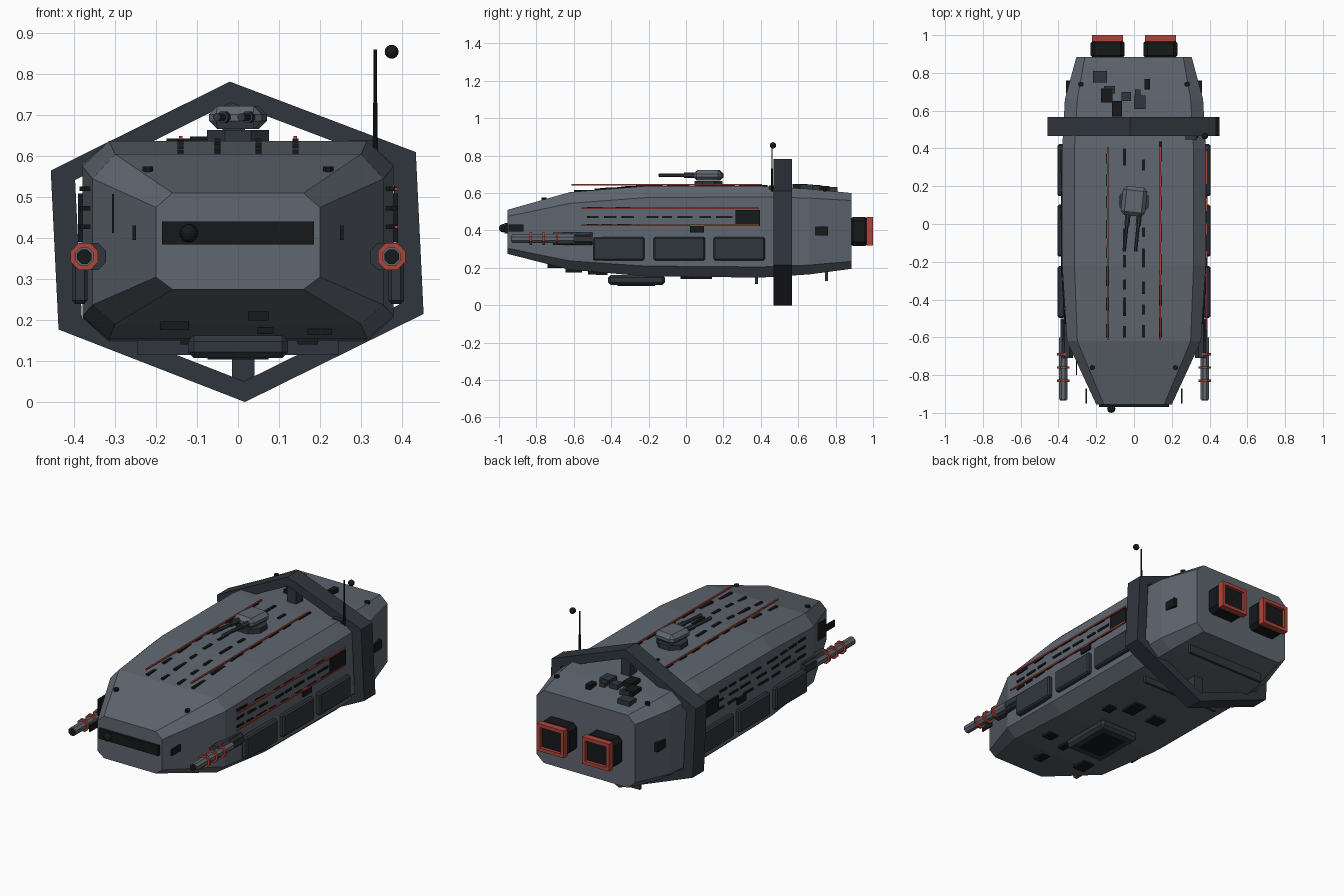
import bpy, bmesh, math, random
from mathutils import Vector, Matrix

if "Cube" in bpy.data.objects:
    bpy.data.objects.remove(bpy.data.objects["Cube"])

random.seed(4)

def mat(name, c):
    m = bpy.data.materials.new(name)
    m.diffuse_color = (*c, 1)
    m.use_nodes = True
    m.node_tree.nodes["Principled BSDF"].inputs["Base Color"].default_value = m.diffuse_color
    return m

HULL = mat("hull_grey", (0.115, 0.135, 0.16))
DARK = mat("dark_grey", (0.03, 0.037, 0.047))
BLACK = mat("black", (0.008, 0.009, 0.011))
RED = mat("red", (0.42, 0.06, 0.04))

def finish(bm, name, m):
    bmesh.ops.recalc_face_normals(bm, faces=bm.faces)
    me = bpy.data.meshes.new(name)
    bm.to_mesh(me)
    bm.free()
    me.materials.append(m)
    ob = bpy.data.objects.new(name, me)
    bpy.context.collection.objects.link(ob)
    return ob

def box(name, c, s, m, bevel=0, rot=0):
    bm = bmesh.new()
    bmesh.ops.create_cube(bm, size=1)
    bmesh.ops.scale(bm, vec=s, verts=bm.verts)
    if bevel:
        bmesh.ops.bevel(bm, geom=bm.edges[:], offset=bevel, segments=1, affect='EDGES')
    bmesh.ops.transform(bm, matrix=Matrix.Translation(c) @ Matrix.Rotation(rot, 4, 'Z'), verts=bm.verts)
    return finish(bm, name, m)

def tube(name, a, b, r, m, r2=None, n=8):
    a, b = Vector(a), Vector(b)
    bm = bmesh.new()
    bmesh.ops.create_cone(bm, cap_ends=True, segments=n, radius1=r, radius2=r if r2 is None else r2,
                          depth=(b - a).length)
    q = (b - a).to_track_quat('Z', 'Y').to_matrix().to_4x4()
    bmesh.ops.transform(bm, matrix=Matrix.Translation((a + b) / 2) @ q @ Matrix.Rotation(math.pi / n, 4, 'Z'),
                        verts=bm.verts)
    return finish(bm, name, m)

def ball(name, c, r, m):
    bm = bmesh.new()
    bmesh.ops.create_uvsphere(bm, u_segments=12, v_segments=8, radius=r)
    bmesh.ops.translate(bm, vec=c, verts=bm.verts)
    return finish(bm, name, m)

def ring(name, outer, inner, y0, y1, m):
    """Flat frame in the xz plane, extruded along y."""
    bm = bmesh.new()
    loops = [[bm.verts.new((x, y, z)) for x, z in pts]
             for pts, y in ((outer, y0), (outer, y1), (inner, y1), (inner, y0))]
    n = len(outer)
    for k in range(4):
        a, b = loops[k], loops[(k + 1) % 4]
        for i in range(n):
            j = (i + 1) % n
            bm.faces.new((a[i], a[j], b[j], b[i]))
    return finish(bm, name, m)

# Hull: octagonal sections (y, half width, top half width, z bottom, low chamfer, high chamfer, top)
SEC = [(-0.955, 0.20, 0.16, 0.275, 0.305, 0.475, 0.51),
       (-0.62, 0.355, 0.30, 0.19, 0.237, 0.545, 0.605),
       (-0.22, 0.38, 0.315, 0.155, 0.21, 0.575, 0.637),
       (0.40, 0.38, 0.315, 0.148, 0.205, 0.58, 0.637),
       (0.66, 0.366, 0.30, 0.165, 0.215, 0.573, 0.622),
       (0.885, 0.305, 0.26, 0.195, 0.235, 0.56, 0.60)]

def at(y, k):
    for a, b in zip(SEC, SEC[1:]):
        if y <= b[0]:
            return a[k] + (b[k] - a[k]) * (y - a[0]) / (b[0] - a[0])
    return SEC[-1][k]

bm = bmesh.new()
rows = []
for y, w, t, zb, zl, zu, zt in SEC:
    p = [(-t, zb), (t, zb), (w, zl), (w, zu), (t, zt), (-t, zt), (-w, zu), (-w, zl)]
    rows.append([bm.verts.new((x, y, z)) for x, z in p])
for a, b in zip(rows, rows[1:]):
    for i in range(8):
        j = (i + 1) % 8
        bm.faces.new((a[i], a[j], b[j], b[i]))
bm.faces.new(rows[0])
bm.faces.new(rows[-1])
finish(bm, "hull", HULL)

# Slightly rolled hexagonal frame around the rear, with struts
hexa = [(-0.02, 0.782), (0.434, 0.61), (0.453, 0.215), (0.017, 0.0), (-0.438, 0.177), (-0.457, 0.565)]
ring("ring_frame", hexa, [(x * 0.87, 0.39 + (z - 0.39) * 0.87) for x, z in hexa], 0.467, 0.567, DARK)
box("ring_strut_top", (-0.01, 0.517, 0.68), (0.055, 0.06, 0.13), DARK)
box("ring_strut_bottom", (0.013, 0.517, 0.105), (0.055, 0.06, 0.12), DARK)

# Visor, sensor and front side windows
box("visor", (0, -0.955, 0.412), (0.37, 0.03, 0.056), BLACK)
ball("visor_sensor", (-0.12, -0.978, 0.412), 0.022, BLACK)
box("front_blade", (-0.305, -0.76, 0.46), (0.005, 0.08, 0.095), BLACK)

# Engines with glowing square frames
for s in (-1, 1):
    x, z = s * 0.14, 0.395
    box("engine_block", (x, 0.925, z), (0.18, 0.11, 0.155), BLACK, 0.022)
    sq = [(-1, -1), (1, -1), (1, 1), (-1, 1)]
    ring("engine_frame", [(x + a * 0.083, z + b * 0.076) for a, b in sq],
         [(x + a * 0.064, z + b * 0.057) for a, b in sq], 0.965, 1.0, RED)
    box("engine_core", (x, 0.972, z), (0.13, 0.02, 0.118), BLACK)

# Mirrored side equipment
for s in (-1, 1):
    box("front_side_window", (s * 0.253, -0.91, 0.413), (0.008, 0.08, 0.036), BLACK)
    for y in (-0.36, -0.035, 0.285):
        box("side_panel", (s * 0.386, y, 0.302), (0.038, 0.275, 0.125), DARK, 0.008)
    gx, gz = s * 0.375, 0.355
    tube("cannon_barrel", (gx, -0.93, gz), (gx, -0.6, gz), 0.024, HULL)
    tube("cannon_muzzle", (gx, -0.934, gz), (gx, -0.92, gz), 0.019, BLACK)
    for y in (-0.83, -0.76, -0.69):
        tube("cannon_ring", (gx, y - 0.006, gz), (gx, y + 0.006, gz), 0.036, RED)
    tube("cannon_housing", (s * 0.355, -0.71, gz), (s * 0.355, -0.5, gz), 0.036, DARK)
    box("cannon_mount", (s * 0.35, -0.56, gz), (0.07, 0.12, 0.06), DARK, 0.01)
    box("side_vent", (s * 0.38, 0.33, 0.467), (0.02, 0.13, 0.085), BLACK)
    box("side_hatch", (s * 0.38, 0.06, 0.407), (0.02, 0.075, 0.035), BLACK)
    box("rear_side_port", (s * 0.347, 0.725, 0.397), (0.025, 0.07, 0.05), BLACK)
    for y in (-0.76, 0.74):
        x, z = s * (0.22 if y < 0 else 0.28), at(y, 6)
        tube("hull_stud", (x, y, z - 0.02), (x, y, z + 0.01), 0.014, BLACK)
    # dashes along the flanks
    for z in (0.52, 0.473, 0.428):
        y = -0.53
        while y < 0.22:
            d = random.uniform(0.05, 0.09)
            box("side_dash", (s * at(y + d / 2, 1), y + d / 2, z), (0.014, d, 0.011), BLACK)
            y += d + random.uniform(0.02, 0.07)
    # dashes along the roof
    for x in (0.05, 0.14):
        y = -0.6
        while y < 0.36:
            d = random.uniform(0.05, 0.11)
            if not (x < 0.1 and -0.02 < y + d / 2 < 0.24):
                box("roof_dash", (s * x, y + d / 2, at(y + d / 2, 6)), (0.015, d, 0.012), BLACK)
            y += d + random.uniform(0.04, 0.08)
    box("roof_red_line", (s * 0.14, -0.103, 0.645), (0.008, 1.02, 0.008), RED)
for z in (0.52, 0.427):
    box("side_red_line", (0.386, -0.085, z), (0.008, 0.95, 0.008), RED)

# Roof turret, turned slightly
tube("turret_base", (0, 0.12, 0.63), (0, 0.12, 0.664), 0.082, DARK)
box("turret_head", (0, 0.12, 0.694), (0.13, 0.155, 0.056), HULL, 0.02, math.radians(-6))
for x in (-0.03, 0.03):
    tube("turret_barrel", (x, 0.07, 0.695), (x - 0.022, -0.145, 0.695), 0.010, DARK)
    tube("turret_barrel_sleeve", (x, 0.07, 0.695), (x - 0.008, -0.01, 0.695), 0.015, DARK)

# Antenna with offset tip
box("antenna_base", (0.3, 0.46, 0.625), (0.06, 0.03, 0.03), DARK)
tube("antenna_lower", (0.335, 0.46, 0.58), (0.335, 0.46, 0.73), 0.006, BLACK)
tube("antenna_upper", (0.335, 0.46, 0.72), (0.335, 0.46, 0.86), 0.004, BLACK)
ball("antenna_tip", (0.375, 0.465, 0.855), 0.017, BLACK)

# Rear roof boxes: x, y, width, length, material
for x, y, w, d, m in [(-0.18, 0.78, 0.075, 0.06, DARK), (-0.145, 0.68, 0.06, 0.075, BLACK),
                      (-0.13, 0.71, 0.06, 0.04, DARK), (-0.04, 0.675, 0.05, 0.05, DARK),
                      (0.03, 0.645, 0.06, 0.07, DARK), (0.07, 0.74, 0.03, 0.055, BLACK),
                      (-0.09, 0.61, 0.055, 0.08, BLACK), (0.02, 0.695, 0.03, 0.035, DARK)]:
    box("roof_box", (x, y, at(y, 6) + 0.003), (w, d, 0.04), m)

# Belly pod, fins and hatches
box("belly_pod", (0, -0.265, 0.135), (0.245, 0.305, 0.055), DARK, 0.015)
box("belly_pod_plate", (0, -0.265, 0.107), (0.15, 0.2, 0.006), BLACK)
box("belly_fin", (0, 0.75, 0.155), (0.49, 0.016, 0.05), DARK)
box("belly_fin", (0, 0.378, 0.135), (0.49, 0.016, 0.04), DARK)
for x, y, w, d in [(0.07, 0.085, 0.07, 0.11), (-0.1, 0.06, 0.08, 0.07), (0.17, 0.0, 0.05, 0.06),
                   (-0.155, -0.6, 0.07, 0.09), (0.067, -0.48, 0.04, 0.09), (0.2, -0.45, 0.06, 0.06),
                   (0.05, -0.7, 0.05, 0.08)]:
    box("belly_hatch", (x, y, at(y, 3)), (w, d, 0.024), BLACK)
